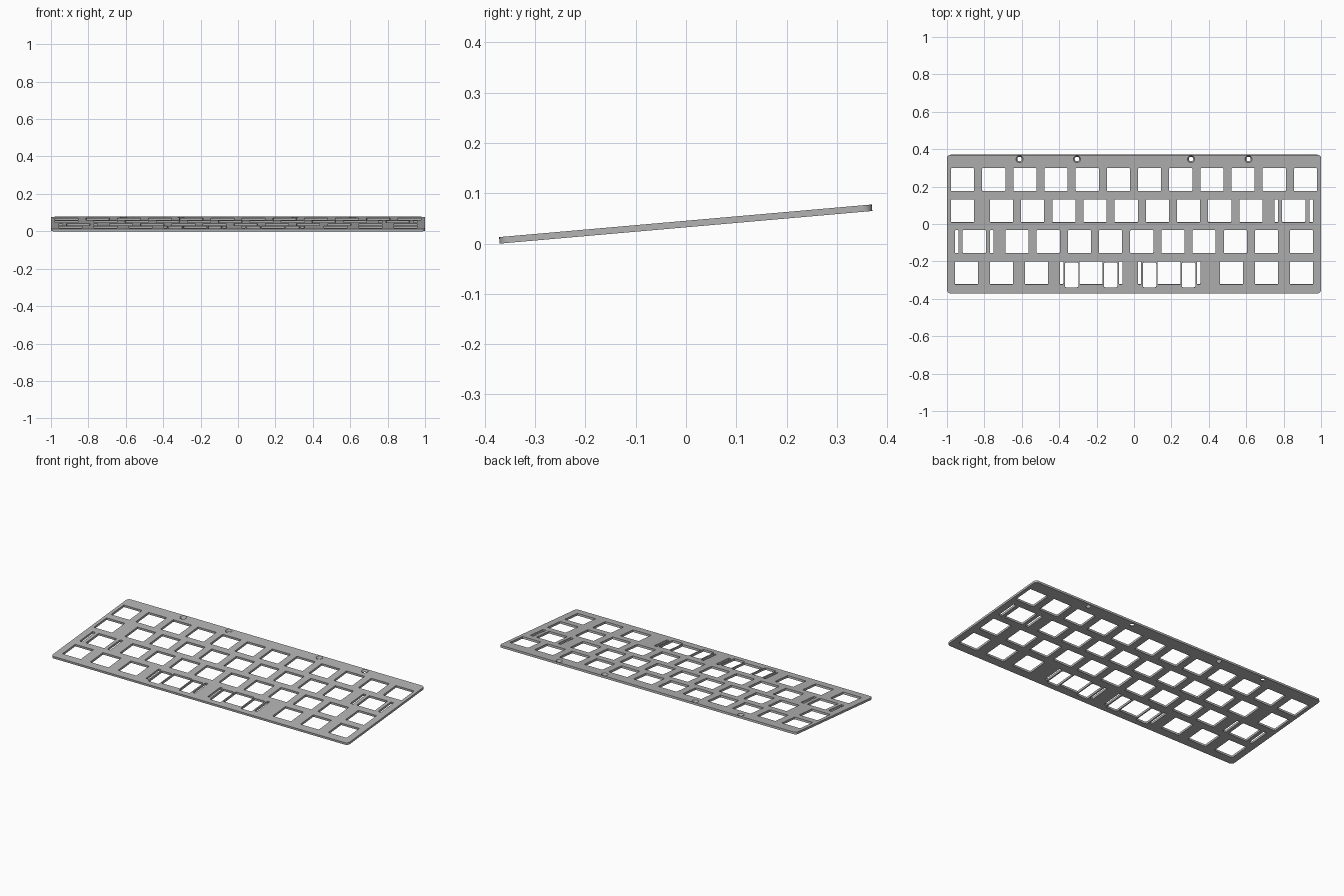
import bpy, bmesh, math
from mathutils import Matrix, Vector

cube = bpy.data.objects.get("Cube")
if cube:
    bpy.data.objects.remove(cube, do_unlink=True)

UNIT = 2 / 12            # key pitch
HOLE = 0.1235            # switch opening
DEPTH, THICK = 0.744, 0.013
TILT = math.radians(5)
ROW_Y = [0.239, 0.072, -0.094, -0.261]

metal = bpy.data.materials.new("plate grey")
metal.use_nodes = True
grey = (0.45, 0.45, 0.45, 1)
metal.diffuse_color = grey
metal.node_tree.nodes["Principled BSDF"].inputs["Base Color"].default_value = grey


def rounded_outline(x, y, w, h, r, steps):
    """Points of a rounded rectangle, anticlockwise."""
    pts = []
    for corner, (sx, sy) in enumerate([(1, 1), (-1, 1), (-1, -1), (1, -1)]):
        for i in range(steps + 1):
            a = math.pi / 2 * (corner + i / steps)
            pts.append((x + sx * (w / 2 - r) + r * math.cos(a),
                        y + sy * (h / 2 - r) + r * math.sin(a)))
    return pts


def loft(bm, lower, upper, z0, z1):
    """Closed solid between two matching outlines."""
    a = [bm.verts.new((x, y, z0)) for x, y in lower]
    b = [bm.verts.new((x, y, z1)) for x, y in upper]
    bm.faces.new(a[::-1])
    bm.faces.new(b)
    for i in range(len(a)):
        j = (i + 1) % len(a)
        bm.faces.new((a[i], a[j], b[j], b[i]))


def make_object(name, bm):
    mesh = bpy.data.meshes.new(name)
    bm.to_mesh(mesh)
    bm.free()
    mesh.materials.append(metal)
    obj = bpy.data.objects.new(name, mesh)
    bpy.context.collection.objects.link(obj)
    return obj


# Plate blank
bm = bmesh.new()
outline = rounded_outline(0, 0, 2, DEPTH, 0.02, 5)
loft(bm, outline, outline, 0, THICK)
plate = make_object("key_plate", bm)

# Openings
bm = bmesh.new()


def slot(x, y, w, h, r=0.003):
    pts = rounded_outline(x, y, w, h, r, 2)
    loft(bm, pts, pts, -0.02, THICK + 0.02)


# Key centres in key units from the left edge
rows = [
    [i + 0.5 for i in range(12)],
    [0.5] + [i + 1.75 for i in range(9)] + [11.125],
    [0.875] + [i + 2.25 for i in range(9)] + [11.375],
    [0.625, 1.75, 2.875, 4.625, 7.125, 9.125, 10.25, 11.375],
]
for centres, y in zip(rows, ROW_Y):
    for c in centres:
        slot(c * UNIT - 1, y, HOLE, HOLE)

# Narrow slots beside the wide keys
for c, y, offset, width in [(11.125, ROW_Y[1], 0.093, 0.02),
                            (0.875, ROW_Y[2], 0.093, 0.02),
                            (4.625, ROW_Y[3], 0.158, 0.018),
                            (7.125, ROW_Y[3], 0.158, 0.018)]:
    for side in (-1, 1):
        slot(c * UNIT - 1 + side * offset, y, width, HOLE)

# Stabiliser openings beside the two space keys
for c in (4.625, 7.125):
    for side in (-1, 1):
        slot(c * UNIT - 1 + side * 0.1045, ROW_Y[3] - 0.012, 0.072, 0.133, 0.006)

# Countersunk screw holes
for x in (-0.612, -0.305, 0.305, 0.612):
    def ring(r):
        return [(x + r * math.cos(math.tau * i / 24),
                 0.349 + r * math.sin(math.tau * i / 24)) for i in range(24)]
    loft(bm, ring(0.012), ring(0.019), 0, THICK)
    # carry the ends past both faces so the cut is clean
    for v in bm.verts[:][-48:]:
        centre = Vector((x, 0.349, v.co.z))
        up = v.co.z > THICK / 2
        slope = 0.007 / THICK * 0.002
        v.co += (v.co - centre).normalized() * (slope if up else -slope)
        v.co.z += 0.002 if up else -0.002

cutter = make_object("opening_cutter", bm)
cutter.hide_render = True

cut = plate.modifiers.new("openings", "BOOLEAN")
cut.operation = "DIFFERENCE"
cut.solver = "EXACT"
cut.object = cutter
bpy.context.view_layer.objects.active = plate
plate.select_set(True)
bpy.ops.object.modifier_apply(modifier=cut.name)
bpy.data.objects.remove(cutter, do_unlink=True)

# Tilt the plate up toward the back and rest its front edge on the ground
plate.data.transform(Matrix.Rotation(TILT, 4, "X"))
low = min(v.co.z for v in plate.data.vertices)
plate.data.transform(Matrix.Translation((0, 0, -low)))
bpy.ops.object.shade_smooth_by_angle(angle=math.radians(30))
